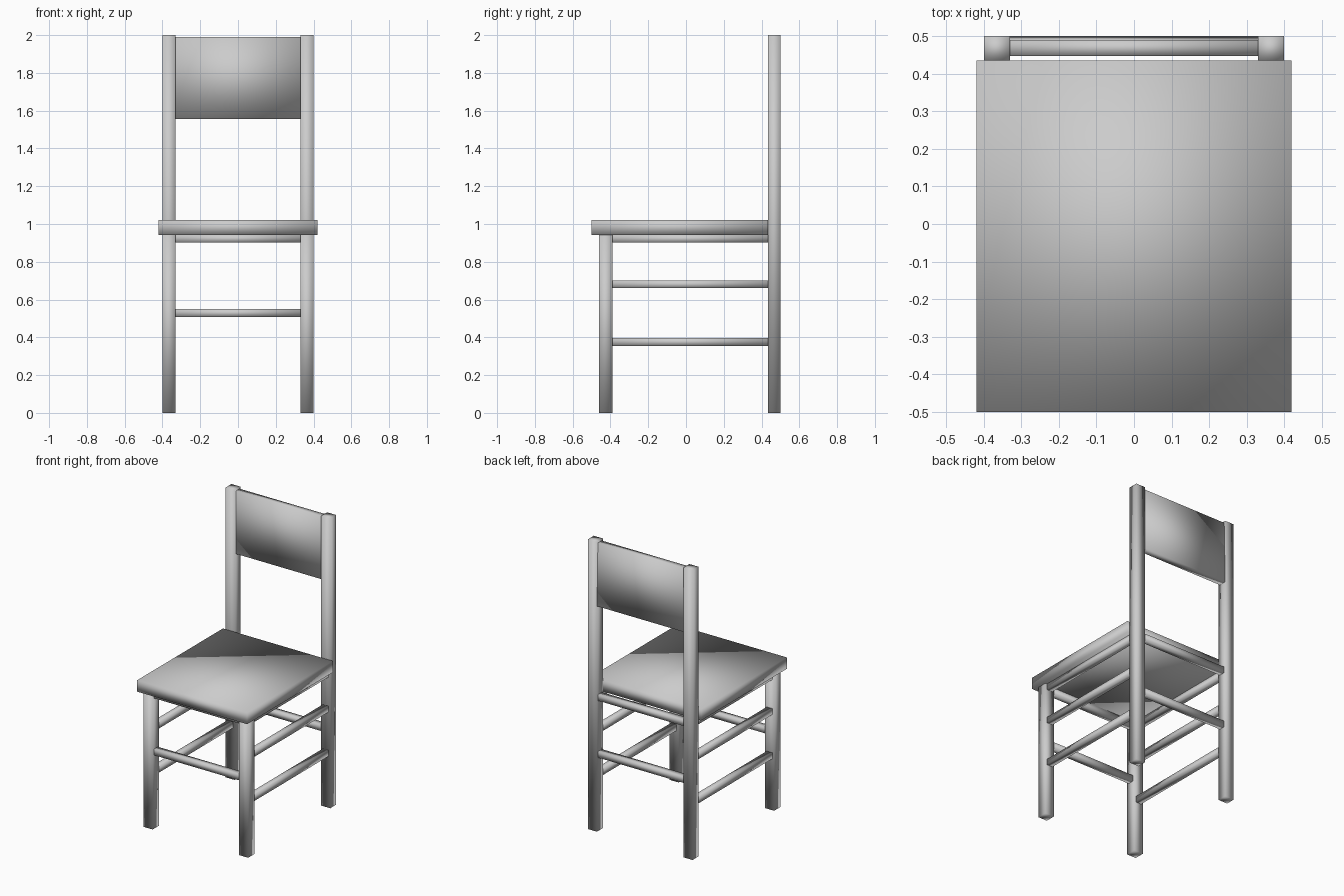
import bpy
import bmesh

if "Cube" in bpy.data.objects:
    bpy.data.objects.remove(bpy.data.objects["Cube"])


def box(name, x, y, z):
    """Softly shaded box from (min, max) ranges on each axis."""
    bm = bmesh.new()
    bmesh.ops.create_cube(bm, size=1)
    for v in bm.verts:
        for i, (lo, hi) in enumerate((x, y, z)):
            v.co[i] = hi if v.co[i] > 0 else lo
    for f in bm.faces:
        f.smooth = True
    mesh = bpy.data.meshes.new(name)
    bm.to_mesh(mesh)
    bm.free()
    obj = bpy.data.objects.new(name, mesh)
    bpy.context.collection.objects.link(obj)
    return obj


IN, OUT = 0.33, 0.40          # inner and outer faces of the legs
FRONT, BACK = -0.39, 0.435    # facing sides of front and back legs

# Seat slab
box("seat", (-0.42, 0.42), (-0.5, BACK), (0.943, 1.022))

# Legs and side rails, left and right
for side, s in (("left", -1), ("right", 1)):
    leg_x = sorted((s * IN, s * OUT))
    rail_x = sorted((s * 0.344, s * 0.386))
    box(f"front_leg_{side}", leg_x, (-0.46, FRONT), (0, 0.943))
    box(f"back_post_{side}", leg_x, (BACK, 0.5), (0, 2))
    for label, z in (("lower_rung", 0.355), ("upper_rung", 0.66), ("seat_rail", 0.901)):
        box(f"side_{label}_{side}", rail_x, (FRONT, BACK), (z, z + 0.042))

# Cross rails at front and back
for end, y in (("front", (-0.446, -0.404)), ("back", (0.447, 0.49))):
    for label, z in (("rung", 0.508), ("seat_rail", 0.901)):
        box(f"{end}_{label}", (-IN, IN), y, (z, z + 0.042))

# Backrest panel, slightly thinner at the top
panel = box("backrest", (-IN, IN), (0.447, 0.5), (1.557, 1.99))
for v in panel.data.vertices:
    if v.co.z > 1.8 and v.co.y > 0.48:
        v.co.y = 0.49
